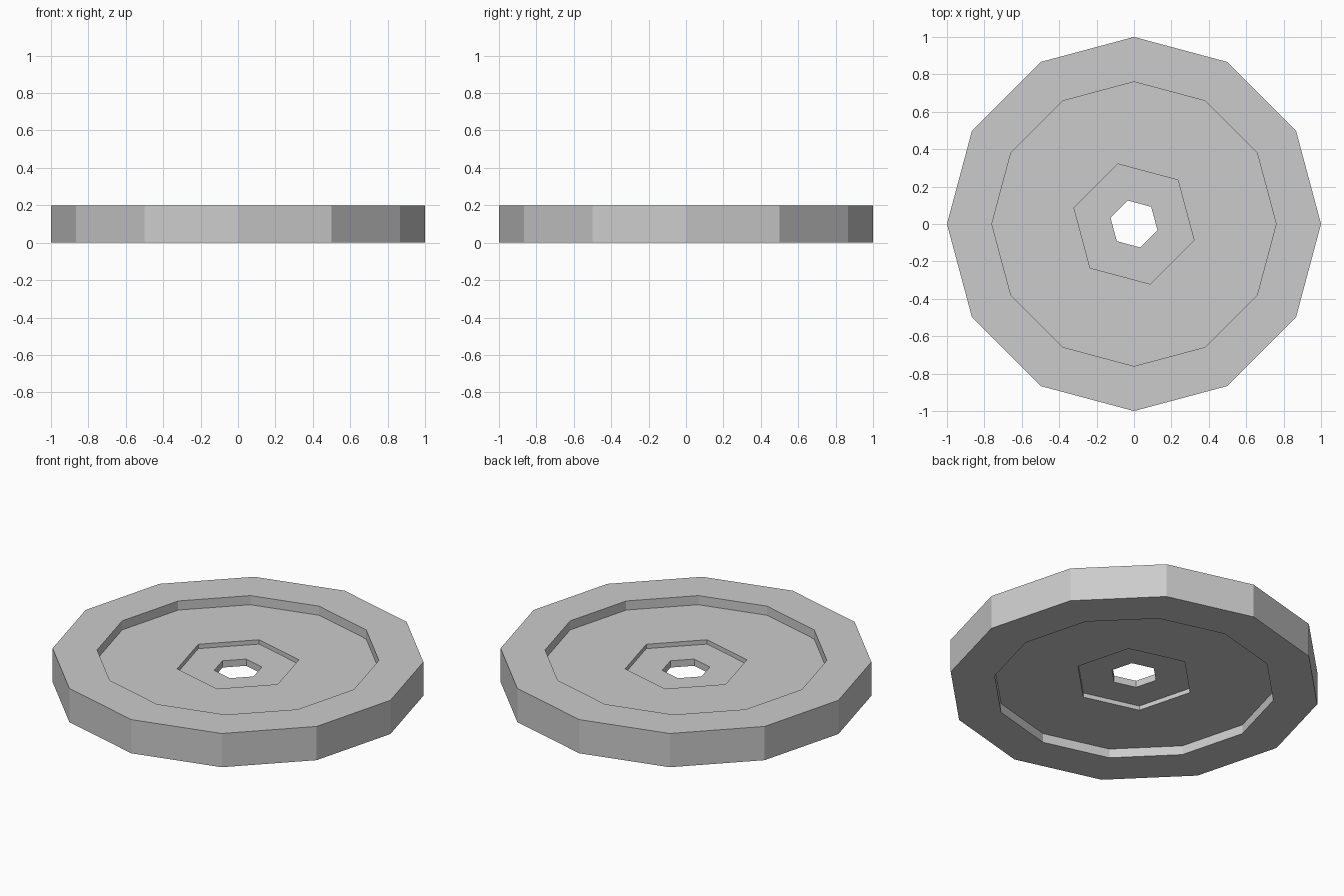
import bpy, bmesh
from math import cos, sin, radians

if "Cube" in bpy.data.objects:
    bpy.data.objects.remove(bpy.data.objects["Cube"])

SIDES = 12


def angle(i, six_sided):
    # six-sided loops pair up neighbouring points; duplicates are merged later
    return radians(60 * ((i + 1) // 2) - 15 if six_sided else 30 * i)


# Cross-section of the upper half: radius, height, six-sided loop?
upper = [
    (1.00, 0.20, False),   # outer rim
    (0.76, 0.20, False),   # inner rim
    (0.76, 0.146, False),  # web
    (0.332, 0.146, True),  # hub recess edge
    (0.332, 0.12, True),   # hub floor
    (0.13, 0.12, True),    # axle hole
]
# Mirror it for the underside and close the loop
profile = upper + [(r, 0.2 - z, h) for r, z, h in reversed(upper)]

bm = bmesh.new()
loops = [[bm.verts.new((r * cos(angle(i, h)), r * sin(angle(i, h)), z))
          for i in range(SIDES)] for r, z, h in profile]
for n, a in enumerate(loops):
    b = loops[(n + 1) % len(loops)]
    for i in range(SIDES):
        j = (i + 1) % SIDES
        bm.faces.new((a[i], a[j], b[j], b[i]))

bmesh.ops.remove_doubles(bm, verts=bm.verts, dist=0.0001)
bmesh.ops.recalc_face_normals(bm, faces=bm.faces)

mesh = bpy.data.meshes.new("wheel_disc")
bm.to_mesh(mesh)
bm.free()
bpy.context.collection.objects.link(bpy.data.objects.new("wheel_disc", mesh))
